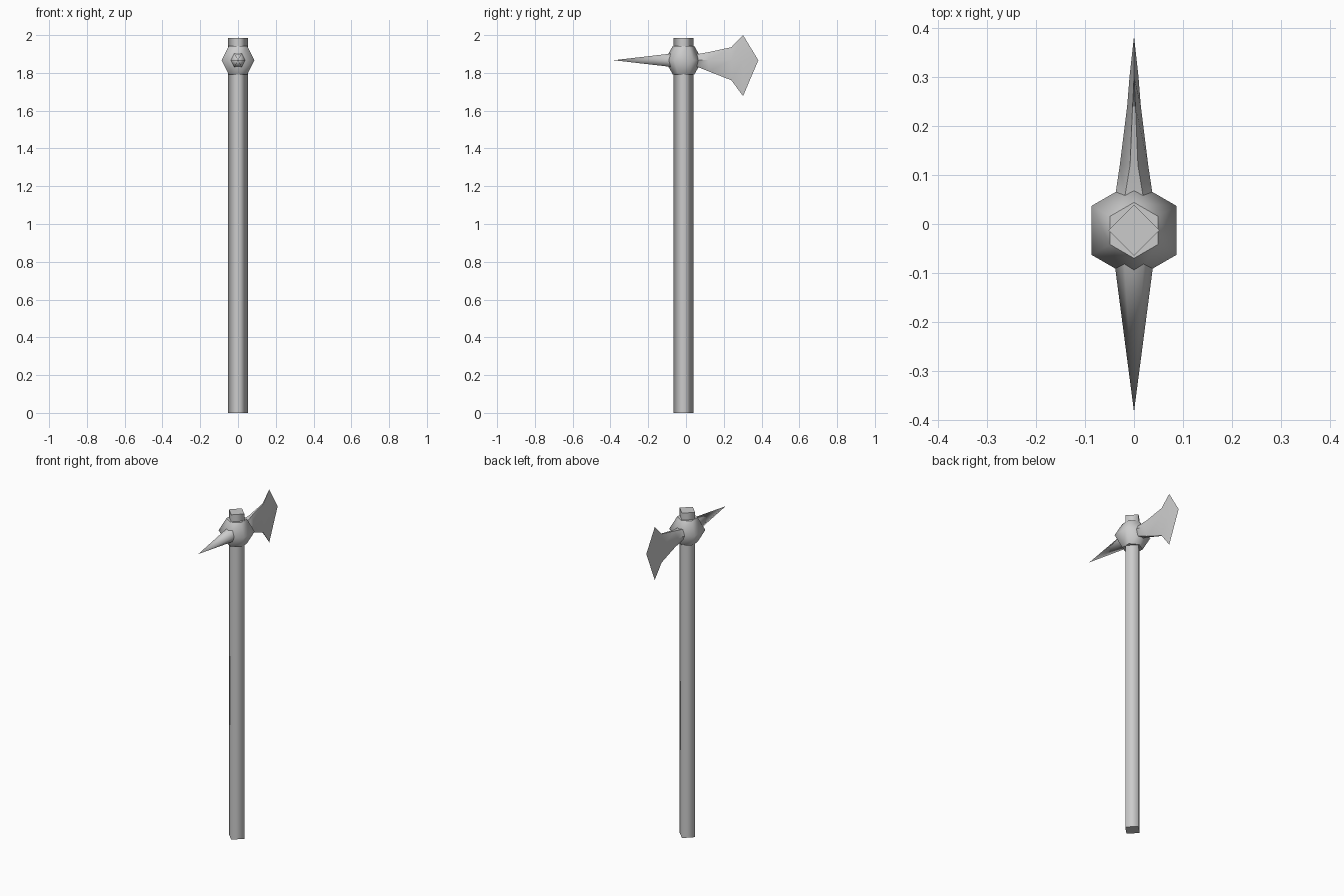
import bpy, bmesh
from math import sin, cos, pi

if "Cube" in bpy.data.objects:
    bpy.data.objects.remove(bpy.data.objects["Cube"])

CY = -0.013     # shaft axis offset in y
HZ = 1.867      # height of the head axis


def loft(name, rings, smooth=True, tip=None, sharp=None):
    """Skin a list of equal-length vertex rings, with flat end caps or a pointed tip."""
    bm = bmesh.new()
    loops = [[bm.verts.new(p) for p in r] for r in rings]
    n = len(rings[0])
    for a, b in zip(loops, loops[1:]):
        for i in range(n):
            j = (i + 1) % n
            bm.faces.new((a[i], a[j], b[j], b[i])).smooth = smooth
    bm.faces.new(loops[0][::-1])
    if tip:
        t = bm.verts.new(tip)
        for i in range(n):
            bm.faces.new((loops[-1][i], loops[-1][(i + 1) % n], t)).smooth = smooth
    else:
        bm.faces.new(loops[-1])
    bmesh.ops.remove_doubles(bm, verts=bm.verts, dist=0.0002)
    bmesh.ops.recalc_face_normals(bm, faces=bm.faces)
    # keep the edges around flat caps crisp
    for e in bm.edges:
        if len({f.smooth for f in e.link_faces}) > 1:
            e.smooth = False
    me = bpy.data.meshes.new(name)
    bm.to_mesh(me)
    bm.free()
    ob = bpy.data.objects.new(name, me)
    bpy.context.collection.objects.link(ob)
    return ob


def upright_ring(n, r, z, start):
    return [(r * cos(start + 2 * pi * i / n), CY + r * sin(start + 2 * pi * i / n), z)
            for i in range(n)]


def cross_ring(y, w, t, top, bottom):
    """Six-sided section across the head: wide at the middle, narrower at top and bottom."""
    return [(w, y, HZ), (t, y, top), (-t, y, top), (-w, y, HZ), (-t, y, bottom), (t, y, bottom)]


# four-sided shaft
loft("shaft", [upright_ring(4, 0.052, z, 0) for z in (0, 1.985)])

# six-sided hub bulging around the shaft
loft("hub", [upright_ring(6, r, z, pi / 6)
             for r, z in ((0.057, 1.792), (0.1, HZ), (0.057, 1.942))])

# rear spike
loft("spike", [cross_ring(-0.02, 0.0475, 0.0237, HZ + 0.042, HZ - 0.042)], tip=(0, -0.383, HZ))

# flared axe blade
sections = [
    (0.0, 0.0475, 0.028, 1.893, 1.845),
    (0.06, 0.038, 0.018, 1.899, 1.832),
    (0.12, 0.029, 0.008, 1.910, 1.808),
    (0.24, 0.014, 0.003, 1.936, 1.761),
    (0.302, 0.009, 0.0, 2.0, 1.677),
]
blade = loft("blade", [cross_ring(*s) for s in sections], tip=(0, 0.383, HZ))
bpy.context.view_layer.objects.active = blade
blade.select_set(True)
bpy.ops.object.shade_smooth_by_angle()
